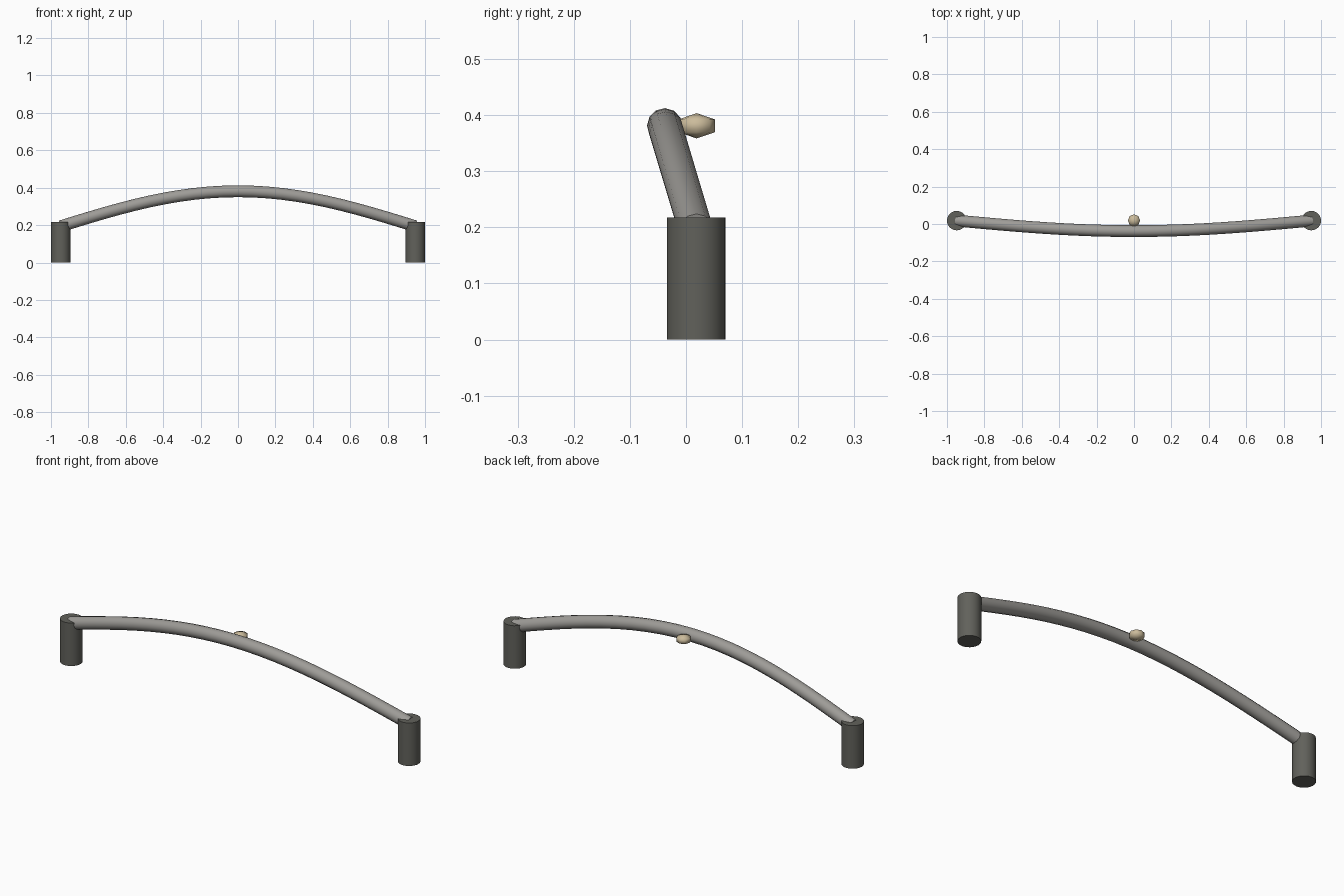
import bpy
import math

if "Cube" in bpy.data.objects:
    bpy.data.objects.remove(bpy.data.objects["Cube"])


def material(name, color):
    mat = bpy.data.materials.new(name)
    mat.diffuse_color = (*color, 1)
    mat.use_nodes = True
    mat.node_tree.nodes["Principled BSDF"].inputs["Base Color"].default_value = mat.diffuse_color
    return mat


def finish(obj, name, mat, angle=50):
    obj.name = name
    obj.data.materials.clear()
    obj.data.materials.append(mat)
    bpy.ops.object.shade_smooth_by_angle(angle=math.radians(angle))


DARK = material("dark_metal", (0.12, 0.12, 0.105))
GREY = material("grey_metal", (0.34, 0.33, 0.31))
TAN = material("tan", (0.60, 0.50, 0.33))

POST_X, POST_Y, POST_R, POST_H = 0.948, 0.018, 0.052, 0.218
END_Z, RISE, LEAN, TUBE_R = 0.194, 0.187, -0.056, 0.0315

# Two mounting posts
for side, sx in (("left", -1), ("right", 1)):
    bpy.ops.mesh.primitive_cylinder_add(vertices=24, radius=POST_R, depth=POST_H,
                                        location=(sx * POST_X, POST_Y, POST_H / 2))
    finish(bpy.context.object, side + "_post", DARK)

# Bowed handle tube, leaning forward
curve = bpy.data.curves.new("handle", 'CURVE')
curve.dimensions = '3D'
curve.bevel_depth = TUBE_R
curve.bevel_resolution = 4
curve.use_fill_caps = True
spline = curve.splines.new('POLY')
STEPS = 24
spline.points.add(STEPS)
for i, p in enumerate(spline.points):
    t = i / STEPS
    bow = math.sin(math.pi * t)
    p.co = ((2 * t - 1) * POST_X, POST_Y + LEAN * bow, END_Z + RISE * bow, 1)
handle = bpy.data.objects.new("handle", curve)
bpy.context.collection.objects.link(handle)
bpy.ops.object.select_all(action='DESELECT')
handle.select_set(True)
bpy.context.view_layer.objects.active = handle
bpy.ops.object.convert(target='MESH')
finish(bpy.context.object, "handle", GREY)

# Small flattened knob behind the middle of the tube
bpy.ops.mesh.primitive_uv_sphere_add(segments=8, ring_count=3, radius=1,
                                     location=(0, POST_Y + 0.001, 0.381))
knob = bpy.context.object
knob.scale = (0.038, 0.038, 0.0225)
bpy.ops.object.transform_apply(location=False, rotation=False, scale=True)
finish(knob, "knob", TAN, 80)
